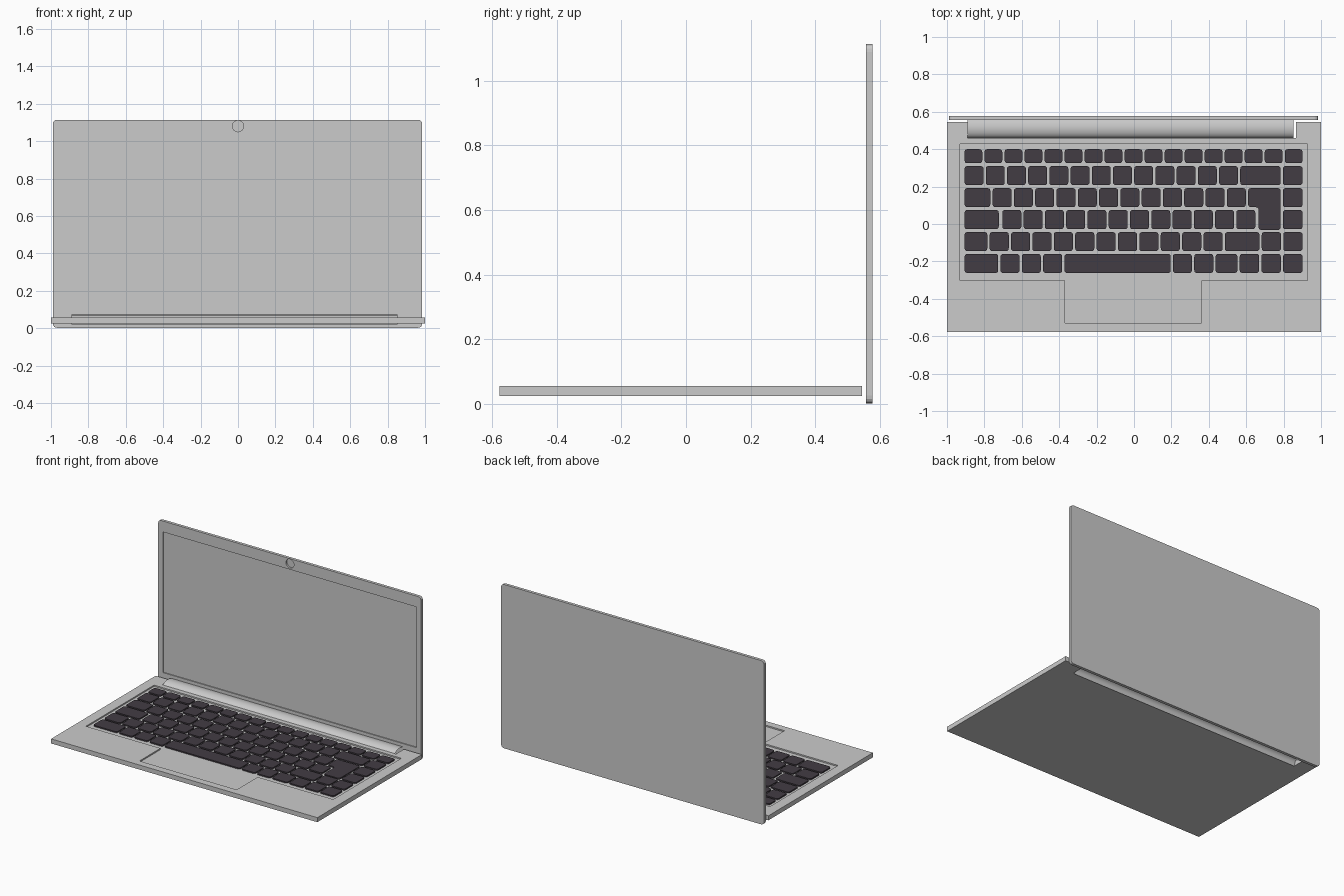
import bpy, bmesh, math
from mathutils import Vector

if "Cube" in bpy.data.objects:
    bpy.data.objects.remove(bpy.data.objects["Cube"])


def rounded(pts, r, seg=3):
    """Polygon outline with every corner softened by a small curve."""
    out, n = [], len(pts)
    for i in range(n):
        p = Vector(pts[i])
        a = p + (Vector(pts[i - 1]) - p).normalized() * r
        b = p + (Vector(pts[(i + 1) % n]) - p).normalized() * r
        for k in range(seg + 1):
            t = k / seg
            out.append(a * (1 - t) ** 2 + p * 2 * t * (1 - t) + b * t * t)
    return out


def rect(x0, x1, y0, y1):
    return [(x0, y0), (x1, y0), (x1, y1), (x0, y1)]


def prisms(name, outlines, lo, hi, upright=False, color=None):
    """Extrude outlines along z, or along y when upright."""
    bm = bmesh.new()
    for pts in outlines:
        rings = []
        for d in (lo, hi):
            rings.append([bm.verts.new((p[0], d, p[1]) if upright else (p[0], p[1], d)) for p in pts])
            bm.faces.new(rings[-1])
        n = len(pts)
        for i in range(n):
            j = (i + 1) % n
            bm.faces.new((rings[0][i], rings[0][j], rings[1][j], rings[1][i]))
    bmesh.ops.recalc_face_normals(bm, faces=bm.faces)
    return finish(name, bm, color)


def finish(name, bm, color=None):
    me = bpy.data.meshes.new(name)
    bm.to_mesh(me)
    bm.free()
    ob = bpy.data.objects.new(name, me)
    bpy.context.collection.objects.link(ob)
    if color:
        mat = bpy.data.materials.new(name + "_material")
        mat.diffuse_color = color
        mat.use_nodes = True
        mat.node_tree.nodes["Principled BSDF"].inputs["Base Color"].default_value = mat.diffuse_color
        me.materials.append(mat)
    return ob


def carve(ob, cutter):
    m = ob.modifiers.new("recess", 'BOOLEAN')
    m.operation = 'DIFFERENCE'
    m.solver = 'EXACT'
    m.object = cutter
    bpy.context.view_layer.objects.active = ob
    bpy.ops.object.modifier_apply(modifier=m.name)
    bpy.data.objects.remove(cutter)


# Base with hinge notch at the back, and a shared keyboard + touchpad recess
TOP, FLOOR = 0.056, 0.047
base = prisms("base", [[(-1, -.577), (1, -.577), (1, .545), (.865, .545), (.865, .46),
                        (-.89, .46), (-.89, .545), (-1, .545)]], .025, TOP)
tee = [(-.93, -.303), (-.37, -.303), (-.37, -.528), (.36, -.528), (.36, -.303),
       (.927, -.303), (.927, .428), (-.93, .428)]
carve(base, prisms("recess_cutter", [tee], FLOOR, .1))

# Keys: each row is (bottom, top, runs of (left, right, count))
GAP = 0.012
rows = [
    (.325, .40, [(-.912, .907, 17)]),
    (.208, .31, [(-.912, .562, 13), (.562, .79, 1), (.79, .907, 1)]),
    (.09, .192, [(-.912, -.762, 1), (-.762, .604, 12), (.79, .907, 1)]),
    (-.028, .075, [(-.912, -.717, 1), (-.71, .655, 12), (.79, .907, 1)]),
    (-.145, -.043, [(-.912, -.778, 1), (-.778, .48, 11), (.48, .677, 1), (.677, .907, 2)]),
    (-.262, -.16, [(-.912, -.72, 1), (-.72, -.378, 3), (-.378, .202, 1), (.202, .43, 2),
                   (.43, .559, 1), (.559, .907, 3)]),
]
outlines = []
for y0, y1, runs in rows:
    for left, right, count in runs:
        w = (right - left) / count
        for i in range(count):
            x = left + i * w
            outlines.append(rounded(rect(x + GAP / 2, x + w - GAP / 2, y0, y1), .016))
# Stepped return key spanning two rows
outlines.append(rounded([(.61, .09), (.666, .09), (.666, -.032), (.784, -.032),
                         (.784, .192), (.61, .192)], .016))
prisms("keys", outlines, FLOOR - .002, TOP - .0005, color=(.055, .045, .057, 1))

# Hinge cover: open curved shell
profile = [(.46, .021), (.46, .038), (.464, .05), (.472, .059), (.485, .066),
           (.502, .071), (.52, .072), (.54, .069), (.558, .063)]
bm = bmesh.new()
sides = [[bm.verts.new((x, y, z)) for y, z in profile] for x in (-.89, .853)]
for i in range(len(profile) - 1):
    bm.faces.new((sides[0][i], sides[1][i], sides[1][i + 1], sides[0][i + 1]))
for f in bm.faces:
    f.smooth = True
finish("hinge_cover", bm)

# Upright lid with sunken screen and webcam hole
FRONT, BACK = .557, .577
lid = prisms("lid", [rounded(rect(-.99, .985, .002, 1.114), .025, 4)], FRONT, BACK, True)
carve(lid, prisms("screen_cutter", [rect(-.955, .95, .085, 1.04)], FRONT - .05, FRONT + .007, True))
circle = [(.03 * math.cos(math.tau * i / 32), 1.08 + .03 * math.sin(math.tau * i / 32)) for i in range(32)]
carve(lid, prisms("webcam_cutter", [circle], FRONT - .05, FRONT + .011, True))
